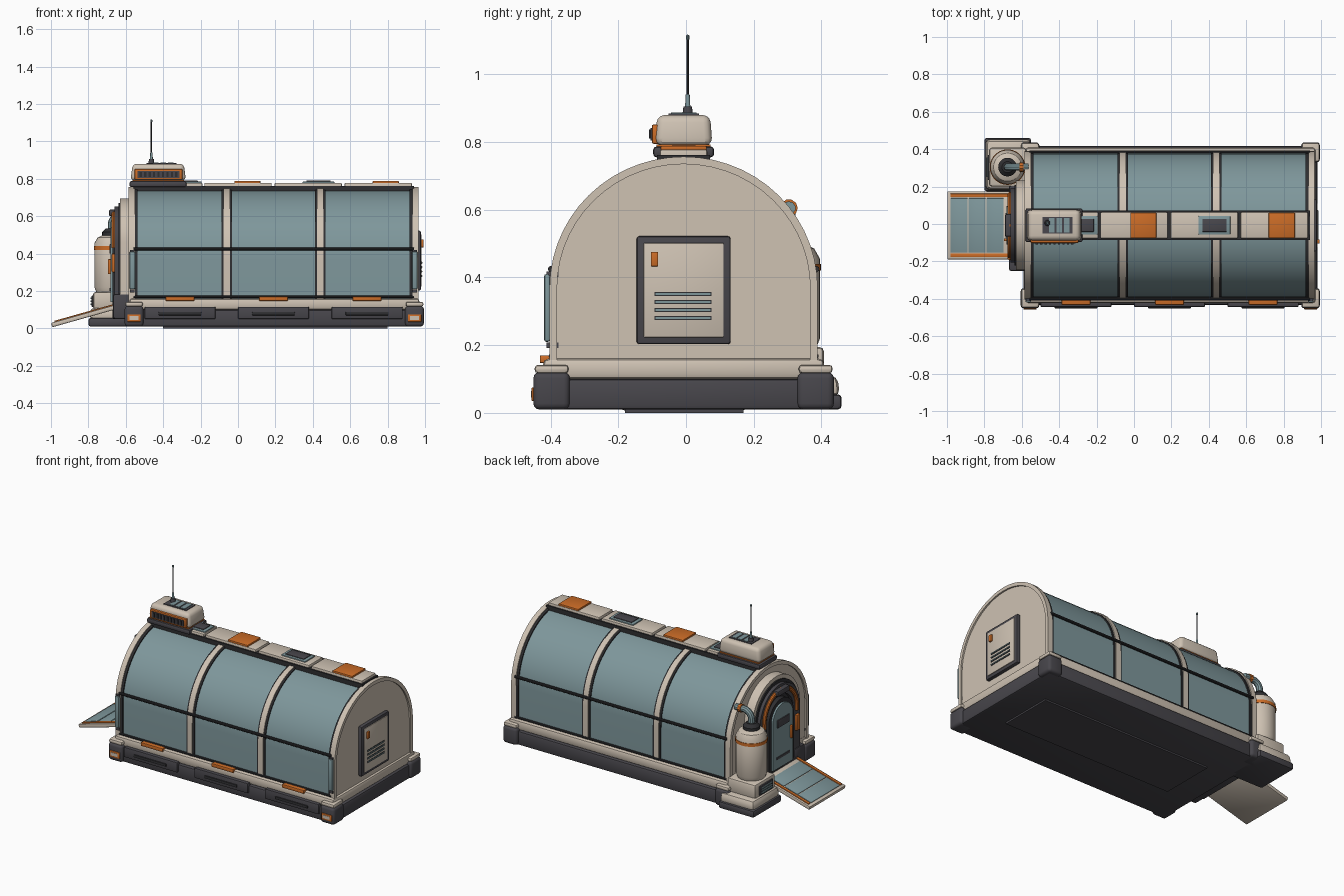
import bpy, bmesh, math
from mathutils import Vector, Matrix

if "Cube" in bpy.data.objects:
    bpy.data.objects.remove(bpy.data.objects["Cube"])


def material(name, r, g, b):
    m = bpy.data.materials.new(name)
    m.use_nodes = True
    m.diffuse_color = (r, g, b, 1)
    bsdf = m.node_tree.nodes["Principled BSDF"]
    bsdf.inputs["Base Color"].default_value = (r, g, b, 1)
    bsdf.inputs["Roughness"].default_value = 0.6
    return m


CREAM = material("warm_cream", 0.62, 0.54, 0.45)
TEAL = material("grey_teal", 0.21, 0.31, 0.33)
DARK = material("charcoal", 0.065, 0.062, 0.072)
BLACK = material("dark_trim", 0.028, 0.028, 0.031)
ORANGE = material("orange", 0.6, 0.15, 0.02)
CX, CY = 0.19, -0.007          # centre of the hull
parts = []


def finish(name, bm, mat):
    bmesh.ops.recalc_face_normals(bm, faces=bm.faces)
    me = bpy.data.meshes.new(name)
    bm.to_mesh(me)
    bm.free()
    me.materials.append(mat)
    ob = bpy.data.objects.new(name, me)
    bpy.context.collection.objects.link(ob)
    parts.append(ob)
    return ob


def box(name, mat, x, y, z, bevel=0.0, taper=1.0, seg=2):
    """Box from (low, high) pairs, with optional bevel and narrower top."""
    bm = bmesh.new()
    bmesh.ops.create_cube(bm, size=1)
    for v in bm.verts:
        s = taper if v.co.z > 0 else 1
        v.co = Vector([sum(r) / 2 + c * (r[1] - r[0]) * k
                       for r, c, k in zip((x, y, z), v.co, (s, s, 1))])
    if bevel:
        bmesh.ops.bevel(bm, geom=bm.edges[:], offset=bevel, segments=seg,
                        profile=0.5, affect='EDGES', clamp_overlap=True)
    return finish(name, bm, mat)


def arch_points(w, bottom, top, n=28):
    c = top - w * 0.98
    pts = [(CY - w, bottom)]
    for i in range(n + 1):
        a = math.pi * (1 - i / n)
        pts.append((CY + w * math.cos(a), c + (top - c) * math.sin(a)))
    return pts + [(CY + w, bottom)]


def arch(name, mat, x0, x1, w, bottom, top, rim=0):
    """Arched slab along x, or an arched band when rim is given."""
    pts = arch_points(w, bottom, top)
    if rim:
        pts += arch_points(w - rim, bottom, top - rim)[::-1]
    bm = bmesh.new()
    f = bm.faces.new([bm.verts.new((x0, y, z)) for y, z in pts])
    new = bmesh.ops.extrude_face_region(bm, geom=[f])["geom"]
    for v in new:
        if isinstance(v, bmesh.types.BMVert):
            v.co.x = x1
    return finish(name, bm, mat)


def lathe(name, mat, x, y, profile, n=28):
    """Turn (radius, height) pairs around a vertical axis."""
    bm = bmesh.new()
    vs = [bm.verts.new((x + r, y, z)) for r, z in profile]
    es = [bm.edges.new(p) for p in zip(vs, vs[1:])]
    bmesh.ops.spin(bm, geom=vs + es, cent=(x, y, 0), axis=(0, 0, 1),
                   angle=math.tau, steps=n, use_duplicate=False)
    bmesh.ops.remove_doubles(bm, verts=bm.verts, dist=0.0002)
    return finish(name, bm, mat)


def tube(name, mat, pts, r):
    cu = bpy.data.curves.new(name, 'CURVE')
    cu.dimensions = '3D'
    cu.bevel_depth, cu.bevel_resolution, cu.use_fill_caps = r, 3, True
    sp = cu.splines.new('POLY')
    sp.points.add(len(pts) - 1)
    for p, co in zip(sp.points, pts):
        p.co = (*co, 1)
    cu.materials.append(mat)
    ob = bpy.data.objects.new(name, cu)
    bpy.context.collection.objects.link(ob)
    bpy.ops.object.select_all(action='DESELECT')
    ob.select_set(True)
    bpy.context.view_layer.objects.active = ob
    bpy.ops.object.convert(target='MESH')
    parts.append(bpy.context.view_layer.objects.active)


# Base skid and sill
box("base_skid", DARK, (-0.59, 0.98), (CY - 0.425, CY + 0.425), (0.01, 0.1), 0.012)
box("base_underplate", DARK, (-0.4, 0.8), (-0.18, 0.17), (0, 0.02))
box("base_sill", CREAM, (-0.58, 0.97), (CY - 0.415, CY + 0.415), (0.1, 0.16), 0.015)
for sx in (-1, 1):
    for sy in (-1, 1):
        x, y = CX + 0.004 + sx * 0.75, CY + sy * 0.39
        box("corner_block", DARK, (x - 0.05, x + 0.05), (y - 0.054, y + 0.054), (0.01, 0.12), 0.018, seg=3)
        box("corner_cap", CREAM, (x - 0.047, x + 0.047), (y - 0.05, y + 0.05), (0.117, 0.142), 0.01)
    y = CY - 0.444
    box("marker_frame", ORANGE, (x - 0.036, x + 0.036), (y - 0.005, y + 0.01), (0.035, 0.075), 0.003)
    box("marker_lens", CREAM, (x - 0.024, x + 0.024), (y - 0.007, y), (0.045, 0.065))

# Hull skin, ribs and end rings
arch("hull_skin", TEAL, -0.54, 0.93, 0.383, 0.15, 0.742)
for x in (CX - 0.25, CX + 0.25):
    arch("rib_edge", BLACK, x - 0.028, x + 0.028, 0.389, 0.15, 0.749, 0.02)
    arch("rib", CREAM, x - 0.017, x + 0.017, 0.394, 0.15, 0.755, 0.02)
for s in (-1, 1):
    def span(a, b):
        return sorted((CX + s * a, CX + s * b))
    arch("end_wall", CREAM, *span(0.73, 0.765), 0.38, 0.12, 0.742)
    arch("end_ring", CREAM, *span(0.742, 0.775), 0.396, 0.14, 0.757, 0.022)
    arch("end_seal", BLACK, *span(0.728, 0.744), 0.391, 0.15, 0.75, 0.02)
    # Vertical grab handles on the front corners
    x = CX + s * 0.755
    box("grab_handle", TEAL, (x - 0.015, x + 0.015), (CY - 0.412, CY - 0.395), (0.21, 0.41), 0.006)
    for z in (0.2, 0.41):
        box("handle_bracket", DARK, (x - 0.012, x + 0.012), (CY - 0.405, CY - 0.37), (z - 0.008, z + 0.008))

# Side rails, clips and skid panels
for s in (-1, 1):
    for z, r in ((0.425, 0.009), (0.168, 0.007)):
        tube("side_rail", BLACK, [(-0.56, CY + s * 0.392, z), (0.94, CY + s * 0.392, z)], r)
for x in (-0.31, 0.19, 0.69):
    box("sill_clip", ORANGE, (x - 0.077, x + 0.077), (CY - 0.425, CY - 0.38), (0.147, 0.17), 0.004)
    box("skid_panel", DARK, (x - 0.19, x + 0.19), (CY - 0.437, CY - 0.4), (0.05, 0.115), 0.006)
    box("skid_slot", BLACK, (x - 0.115, x + 0.115), (CY - 0.444, CY - 0.43), (0.07, 0.088), 0.004)

# Roof spine with hatches
box("spine_edge", BLACK, (-0.56, 0.94), (CY - 0.078, CY + 0.078), (0.725, 0.762))
for i, x in enumerate((-0.37, 0.0, 0.375, 0.75)):
    box("spine_plate", CREAM, (x - 0.18, x + 0.18), (CY - 0.07, CY + 0.07), (0.74, 0.778), 0.006)
    if i % 2:
        x += 0.05 if i == 1 else 0.04
        box("orange_hatch", ORANGE, (x - 0.07, x + 0.07), (CY - 0.068, CY + 0.068), (0.775, 0.789), 0.004)
    else:
        x += 0.09 if i == 0 else 0.055
        box("vent_frame", TEAL, (x - 0.085, x + 0.085), (CY - 0.05, CY + 0.05), (0.77, 0.785), 0.004)
        box("vent_grille", DARK, (x - 0.065, x + 0.065), (CY - 0.035, CY + 0.035), (0.78, 0.79), 0.002)

# Rooftop climate unit and aerial
box("unit_base", DARK, (-0.58, -0.275), (CY - 0.09, CY + 0.09), (0.755, 0.787), 0.01)
box("unit_trim", ORANGE, (-0.565, -0.288), (CY - 0.08, CY + 0.08), (0.784, 0.793))
box("unit_shell", CREAM, (-0.575, -0.278), (CY - 0.085, CY + 0.085), (0.79, 0.88), 0.022, 0.92, 3)
box("unit_vent_frame", ORANGE, (-0.553, -0.297), (CY - 0.094, CY - 0.07), (0.795, 0.852), 0.005)
box("unit_vent", DARK, (-0.538, -0.312), (CY - 0.098, CY - 0.08), (0.805, 0.842))
for i in range(9):
    x = -0.52 + i * 0.0238
    box("unit_vent_fin", BLACK, (x - 0.006, x + 0.006), (CY - 0.103, CY - 0.09), (0.81, 0.837))
box("unit_top_plate", DARK, (-0.49, -0.33), (CY - 0.045, CY + 0.045), (0.87, 0.884))
for i in range(3):
    x = -0.44 + i * 0.04
    box("unit_top_slat", TEAL, (x - 0.014, x + 0.014), (CY - 0.038, CY + 0.038), (0.88, 0.887))
lathe("aerial_foot", DARK, -0.463, 0.005, [(0, 0.905), (0.013, 0.905), (0.016, 0.88), (0, 0.88)], 14)
lathe("aerial_socket", TEAL, -0.463, 0.005, [(0, 0.94), (0.006, 0.94), (0.008, 0.9), (0, 0.9)], 12)
tube("aerial_rod", BLACK, [(-0.463, 0.005, 0.93), (-0.463, 0.005, 1.105)], 0.0035)
lathe("aerial_tip", TEAL, -0.463, 0.005, [(0, 1.118), (0.005, 1.115), (0.005, 1.103), (0, 1.1)], 10)

# Service panel on the plain end
box("service_frame", DARK, (0.95, 0.978), (CY - 0.139, CY + 0.139), (0.203, 0.522), 0.008)
box("service_door", CREAM, (0.96, 0.982), (CY - 0.118, CY + 0.118), (0.223, 0.502), 0.003)
box("service_latch", ORANGE, (0.97, 0.992), (-0.104, -0.082), (0.433, 0.476), 0.003)
for i in range(4):
    z = 0.28 + i * 0.0237
    box("louvre_edge", BLACK, (0.975, 0.984), (-0.093, 0.075), (z - 0.006, z + 0.006))
    box("louvre", TEAL, (0.975, 0.987), (-0.09, 0.072), (z - 0.003, z + 0.003))

# Entrance porch and door
arch("porch", CREAM, -0.632, -0.57, 0.24, 0.1, 0.695)
arch("porch_seal", BLACK, -0.64, -0.62, 0.215, 0.1, 0.67)
arch("porch_collar", DARK, -0.66, -0.62, 0.2, 0.1, 0.652, 0.065)
tube("porch_orange_arch", ORANGE, [(-0.662, y, z) for y, z in arch_points(0.165, 0.43, 0.622)], 0.014)
arch("door_frame", BLACK, -0.67, -0.62, 0.125, 0.12, 0.565)
arch("door", TEAL, -0.682, -0.62, 0.102, 0.14, 0.54)
box("door_window", DARK, (-0.688, -0.67), (CY - 0.06, CY + 0.06), (0.4, 0.45), 0.003)
box("door_lower_panel", DARK, (-0.686, -0.67), (CY - 0.065, CY + 0.065), (0.2, 0.215))
box("porch_lamp", DARK, (-0.69, -0.62), (CY - 0.06, CY + 0.06), (0.6, 0.635), 0.008)
box("entry_keypad", ORANGE, (-0.675, -0.64), (CY - 0.185, CY - 0.15), (0.3, 0.4), 0.005)
box("door_handle", ORANGE, (-0.695, -0.675), (CY - 0.085, CY - 0.07), (0.29, 0.37), 0.003)
for s in (-1, 1):
    y = CY + s * 0.19
    box("porch_foot", DARK, (-0.668, -0.57), (y - 0.055, y + 0.055), (0.05, 0.185), 0.012)
box("threshold", DARK, (-0.67, -0.58), (CY - 0.18, CY + 0.18), (0.05, 0.135), 0.006)


# Boarding ramp
def ramp_part(name, mat, u, y, w, bevel=0.0):
    ob = box(name, mat, u, y, w, bevel)
    ob.data.transform(Matrix.Translation((-0.993, 0, 0.006)) @ Matrix.Rotation(-0.275, 4, 'Y'))


ramp_part("ramp_deck", CREAM, (0, 0.35), (CY - 0.182, CY + 0.182), (0, 0.024), 0.006)
for s in (-1, 1):
    y = CY + s * 0.16
    ramp_part("ramp_stripe", ORANGE, (0.02, 0.345), (y - 0.009, y + 0.009), (0.02, 0.03), 0.002)
for i in range(3):
    u = 0.02 + i * 0.1
    ramp_part("ramp_tread", TEAL, (u, u + 0.094), (CY - 0.145, CY + 0.145), (0.02, 0.028), 0.002)

# Tank, pedestal and feed pipe
TX, TY = -0.676, 0.304
box("tank_footing", DARK, (-0.8, -0.55), (0.175, 0.46), (0.01, 0.055), 0.012)
box("tank_plinth", CREAM, (-0.795, -0.55), (0.18, 0.455), (0.05, 0.11), 0.02, 0.94)
box("tank_pedestal", CREAM, (-0.775, -0.575), (0.2, 0.408), (0.1, 0.195), 0.015)
box("pedestal_vent", DARK, (-0.783, -0.76), (0.235, 0.37), (0.115, 0.175), 0.004)
for z in (0.13, 0.145, 0.16):
    box("pedestal_slat", TEAL, (-0.789, -0.77), (0.25, 0.355), (z - 0.004, z + 0.004))
lathe("tank", CREAM, TX, TY, [(0, 0.505), (0.045, 0.5), (0.075, 0.485), (0.092, 0.455),
                              (0.092, 0.22), (0.08, 0.19), (0, 0.18)])
lathe("tank_band", ORANGE, TX, TY, [(0.085, 0.44), (0.095, 0.44), (0.095, 0.42), (0.085, 0.42)])
lathe("tank_collar", BLACK, TX, TY, [(0, 0.535), (0.03, 0.535), (0.05, 0.515), (0.05, 0.49), (0, 0.49)], 20)
bend = [(TX + 0.05 * (1 - math.cos(a)), TY, 0.555 + 0.05 * math.sin(a))
        for a in [i * math.pi / 12 for i in range(7)]]
tube("feed_pipe", TEAL, [(TX, TY, 0.52)] + bend + [(-0.565, TY, 0.605)], 0.02)
tube("pipe_band", ORANGE, [(-0.612, TY, 0.605), (-0.592, TY, 0.605)], 0.026)

# Smooth rounded surfaces, keep edges crisp
bpy.ops.object.select_all(action='DESELECT')
for ob in parts:
    ob.select_set(True)
bpy.context.view_layer.objects.active = parts[0]
bpy.ops.object.shade_smooth_by_angle(angle=math.radians(32))
